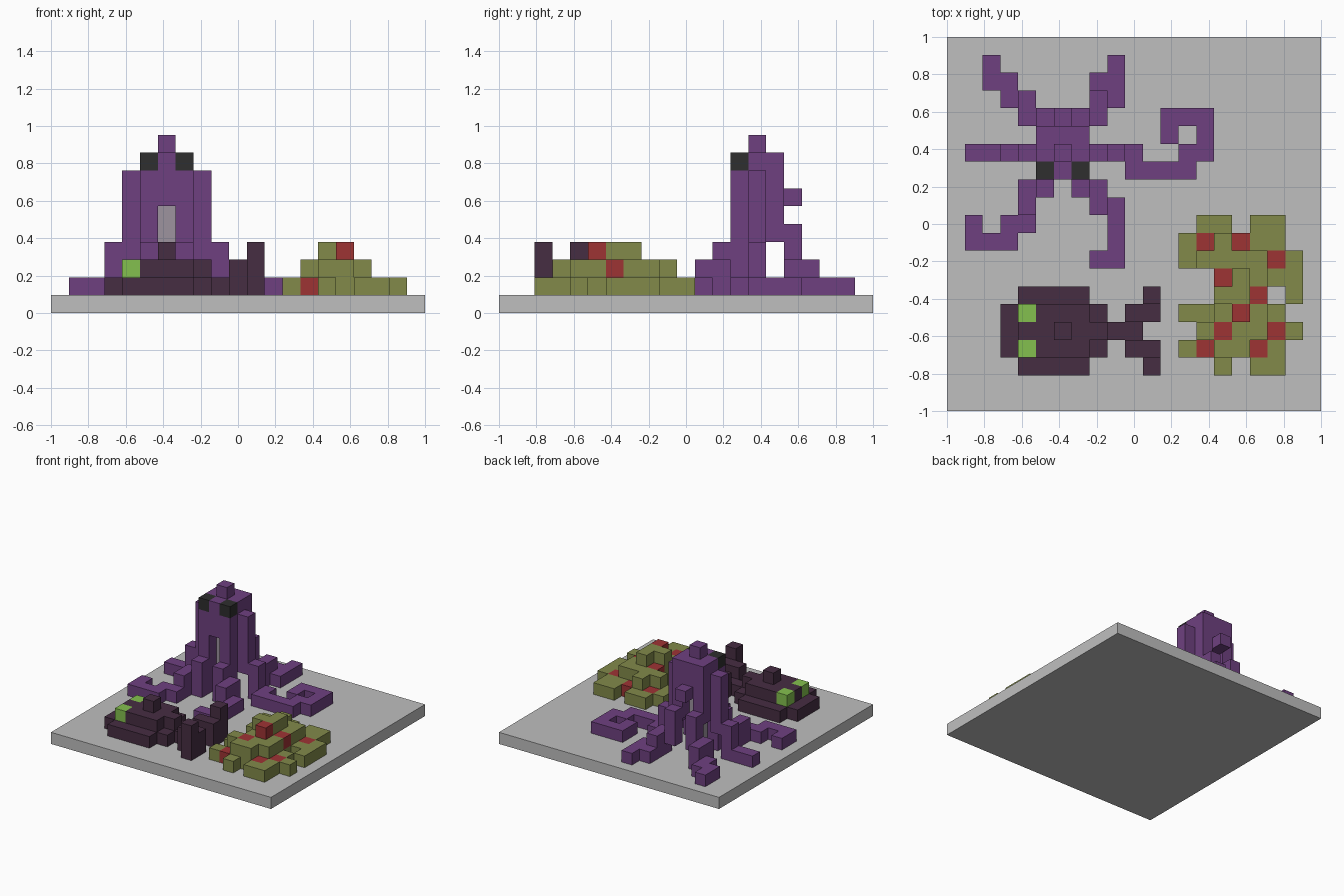
import bpy
import bmesh
from mathutils import Vector

if "Cube" in bpy.data.objects:
    bpy.data.objects.remove(bpy.data.objects["Cube"], do_unlink=True)

CELL = 2 / 21  # the whole scene sits on a 21 x 21 block grid


def material(name, rgb):
    lin = [(c / 255 / 12.92) if c <= 10 else ((c / 255 + 0.055) / 1.055) ** 2.4 for c in rgb]
    mat = bpy.data.materials.new(name)
    mat.use_nodes = True
    mat.diffuse_color = (*lin, 1)
    mat.node_tree.nodes["Principled BSDF"].inputs["Base Color"].default_value = (*lin, 1)
    return mat


GREY = material("stone grey", (191, 191, 191))
PURPLE = material("octopus purple", (110, 64, 128))
BLACK = material("eye black", (46, 46, 46))
MAUVE = material("grey mauve", (157, 148, 159))
PLUM = material("fish plum", (70, 45, 66))
GREEN = material("eye green", (132, 192, 78))
OLIVE = material("coral olive", (130, 138, 74))
RED = material("coral red", (158, 51, 52))

DIRS = [Vector(d) for d in ((1, 0, 0), (-1, 0, 0), (0, 1, 0), (0, -1, 0), (0, 0, 1), (0, 0, -1))]


def columns(*cols):
    """Cells of vertical block columns given as (i, j, lowest, highest)."""
    return {(i, j, k) for i, j, a, b in cols for k in range(a, b + 1)}


def box_cells(i0, i1, j0, j1, k0, k1):
    return columns(*[(i, j, k0, k1) for i in range(i0, i1 + 1) for j in range(j0, j1 + 1)])


def plan(rows, level=1):
    """Flat cells from {row: columns}."""
    return {(i, j, level) for j, cols in rows.items() for i in cols}


def build(name, cells, mat, solid):
    """Skin the cells with outward squares, leaving out faces against solid cells."""
    bm = bmesh.new()
    for c in cells:
        centre = Vector(c) + Vector((0.5, 0.5, 0.5))
        for d in DIRS:
            near = tuple(int(v) for v in Vector(c) + d)
            if near in solid or near[2] == 0:
                continue
            u = Vector((d.y, d.z, d.x)) * 0.5
            v = d.cross(u)
            pts = [centre + d * 0.5 + p for p in (u + v, v - u, -u - v, u - v)]
            bm.faces.new([bm.verts.new((p.x * CELL - 1, p.y * CELL - 1, p.z * CELL)) for p in pts])
    bmesh.ops.remove_doubles(bm, verts=bm.verts, dist=1e-4)
    mesh = bpy.data.meshes.new(name)
    bm.to_mesh(mesh)
    bm.free()
    mesh.materials.append(mat)
    bpy.context.collection.objects.link(bpy.data.objects.new(name, mesh))


def build_group(parts):
    solid = set().union(*[cells for _, cells, _ in parts])
    for name, cells, mat in parts:
        build(name, cells, mat, solid)


# Base slab
bpy.ops.mesh.primitive_cube_add(size=1, location=(0, 0, CELL / 2))
base = bpy.context.object
base.name = "base_slab"
base.scale = (2, 2, CELL)
base.data.materials.append(GREY)

# Octopus: head, mirrored upper legs, then the arms lying on the ground
head = box_cells(5, 7, 13, 15, 6, 8) | columns((6, 14, 9, 9), (6, 16, 6, 6))
octo_eyes = {(5, 13, 8), (7, 13, 8)}
legs = set()
for i, j, a, b in ((5, 13, 1, 7), (5, 12, 1, 3), (4, 12, 1, 2), (4, 11, 1, 2),
                   (5, 14, 4, 7), (4, 14, 3, 7), (3, 14, 1, 3), (5, 15, 4, 7),
                   (5, 16, 2, 4), (4, 16, 1, 2), (4, 17, 1, 2), (3, 17, 1, 1)):
    legs |= columns((i, j, a, b), (12 - i, j, a, b))
arms = plan({19: (2, 9), 18: (2, 3, 8, 9), 16: (12, 13, 14), 15: (12, 14),
             14: (1, 2, 10, 13, 14), 13: (10, 11, 12, 13), 11: (9,),
             10: (1, 3, 4, 9), 9: (1, 2, 3, 9), 8: (8, 9)})
core = columns((6, 14, 1, 5))
build_group([
    ("octopus_head", head - octo_eyes, PURPLE),
    ("octopus_legs", legs - head, PURPLE),
    ("octopus_arms", arms - legs, PURPLE),
    ("octopus_eyes", octo_eyes, BLACK),
    ("octopus_core", core, MAUVE),
])

# Fish: wide belly, narrower back, dorsal fin and forked tail
fish_body = (box_cells(4, 7, 2, 6, 1, 1) | box_cells(3, 8, 3, 5, 1, 1)
             | box_cells(5, 7, 3, 5, 2, 2) | columns((4, 4, 2, 2), (8, 4, 2, 2)))
tail = columns((9, 4, 1, 1), (10, 4, 1, 1))
for side in (-1, 1):
    tail |= columns((10, 4 + side, 1, 2), (11, 4 + side, 1, 2), (11, 4 + 2 * side, 1, 3))
build_group([
    ("fish_body", fish_body, PLUM),
    ("fish_dorsal_fin", {(6, 4, 3)}, PLUM),
    ("fish_tail", tail, PLUM),
    ("fish_eyes", {(4, 3, 2), (4, 5, 2)}, GREEN),
])

# Coral: three stacked layers with red blocks
coral = plan({10: (14, 15, 17, 18), 9: range(13, 19), 8: range(13, 20), 7: range(15, 20),
              6: (15, 16, 17, 19), 5: range(13, 19), 4: range(14, 20), 3: range(13, 19),
              2: (15, 17, 18)})
coral |= plan({9: (15,), 8: range(14, 18), 7: (15, 16, 17), 6: (15, 16, 17),
               5: (15, 16, 17), 4: range(14, 18), 3: (15, 16)}, 2)
coral |= plan({7: (16,), 6: (15, 16), 5: (16,)}, 3)
red = {(14, 9, 1), (16, 9, 1), (18, 8, 1), (15, 7, 2), (17, 6, 2), (16, 5, 3),
       (15, 4, 2), (18, 4, 1), (14, 3, 1), (17, 3, 1)}
build_group([
    ("coral_mound", coral - red, OLIVE),
    ("coral_red_blocks", red, RED),
])
